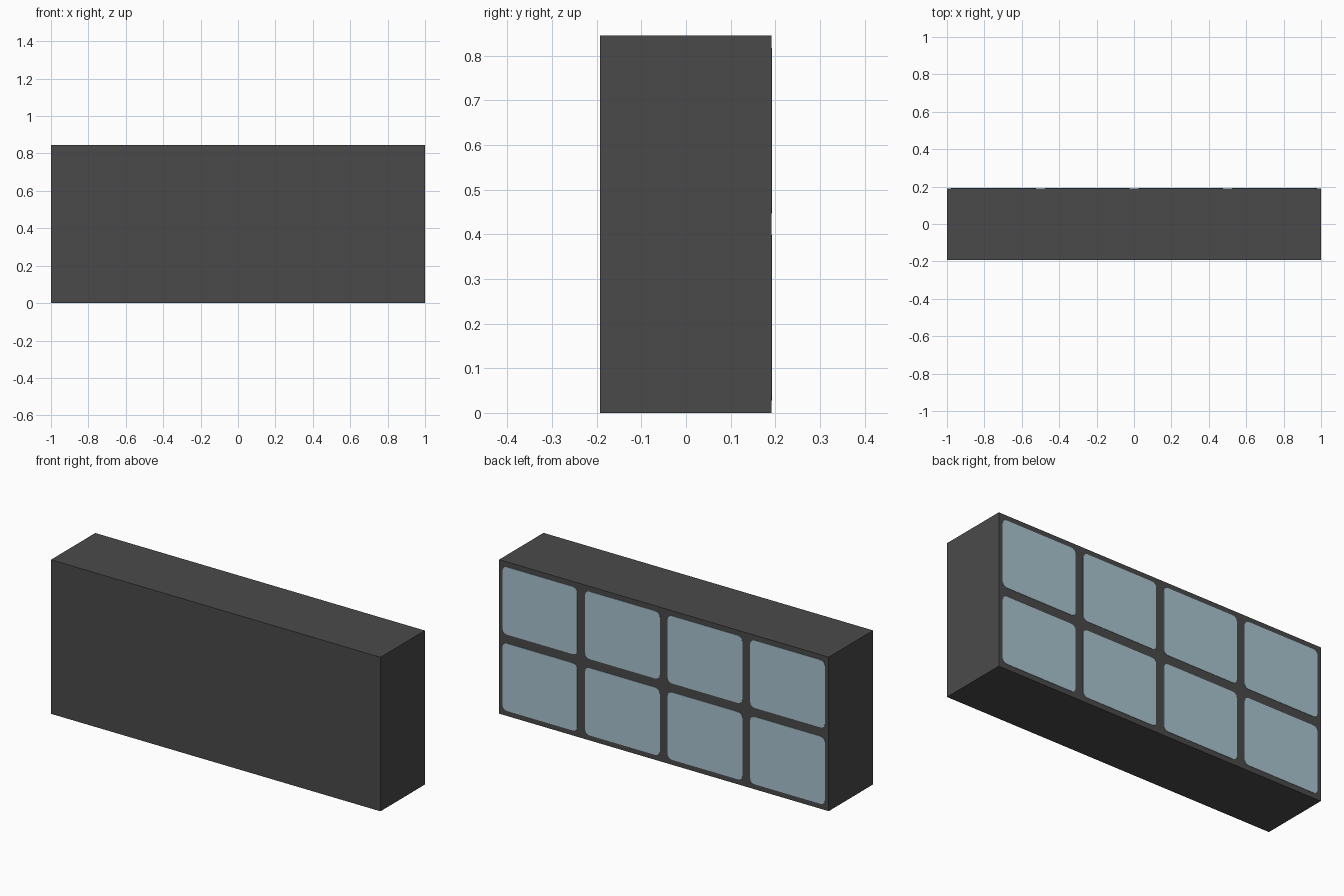
import bpy, bmesh, math

if "Cube" in bpy.data.objects:
    bpy.data.objects.remove(bpy.data.objects["Cube"])

W, D, H = 2.0, 0.386, 0.845        # overall size
T = 0.002                          # glass plate thickness
COLS, ROWS = 4, 2
PW, PH = 0.453, 0.37               # glass pane size
PITCH_X, PITCH_Z = 0.501, 0.419    # pane spacing
R = 0.025                          # pane corner radius


def material(name, rgb):
    m = bpy.data.materials.new(name)
    m.diffuse_color = (*rgb, 1)
    m.use_nodes = True
    m.node_tree.nodes["Principled BSDF"].inputs["Base Color"].default_value = m.diffuse_color
    return m


def add_object(name, bm, mat):
    bmesh.ops.recalc_face_normals(bm, faces=bm.faces)
    me = bpy.data.meshes.new(name)
    bm.to_mesh(me)
    bm.free()
    me.materials.append(mat)
    ob = bpy.data.objects.new(name, me)
    bpy.context.collection.objects.link(ob)
    return ob


dark = material("dark_grey", (0.0685, 0.0685, 0.0685))
glass = material("pale_blue_glass", (0.40, 0.55, 0.63))

# Solid cabinet body
bm = bmesh.new()
bmesh.ops.create_cube(bm, size=1)
for v in bm.verts:
    v.co.x *= W
    v.co.y = v.co.y * (D - T) - T / 2
    v.co.z = (v.co.z + 0.5) * H
add_object("cabinet_body", bm, dark)


# Thin rounded glass panes on the back
def pane(name, cx, cz):
    bm = bmesh.new()
    verts = []
    for i, (sx, sz) in enumerate([(1, 1), (-1, 1), (-1, -1), (1, -1)]):
        for k in range(4):
            a = math.radians(90 * i + 30 * k)
            verts.append(bm.verts.new((cx + sx * (PW / 2 - R) + R * math.cos(a), D / 2 - T,
                                       cz + sz * (PH / 2 - R) + R * math.sin(a))))
    face = bm.faces.new(verts)
    out = bmesh.ops.extrude_face_region(bm, geom=[face], use_keep_orig=True)
    for g in out["geom"]:
        if isinstance(g, bmesh.types.BMVert):
            g.co.y += T
    add_object(name, bm, glass)


for c in range(COLS):
    for r in range(ROWS):
        pane(f"glass_pane_{r + 1}_{c + 1}",
             (c - (COLS - 1) / 2) * PITCH_X,
             H / 2 + (r - (ROWS - 1) / 2) * PITCH_Z)
